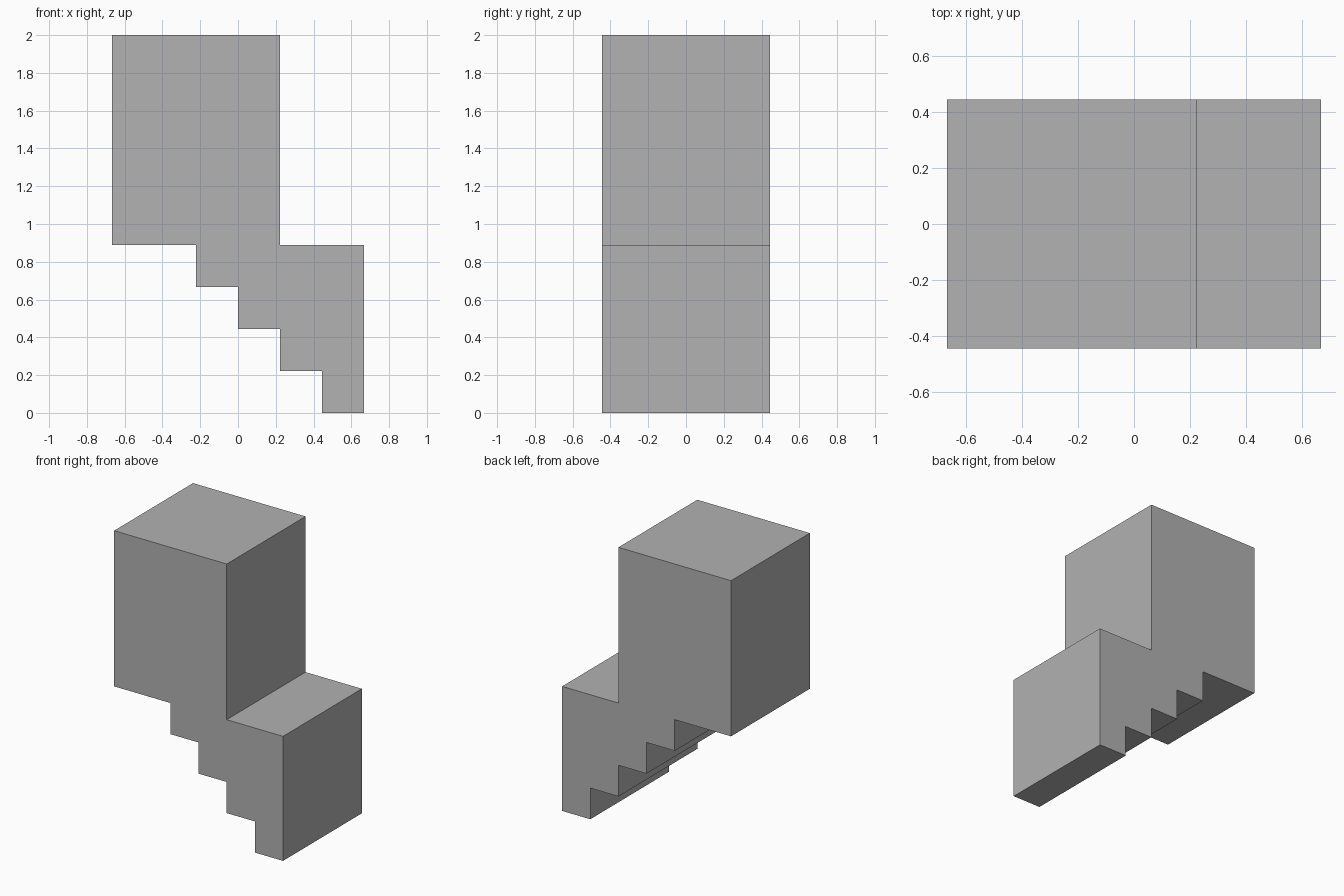
import bpy
import bmesh

cube = bpy.data.objects.get("Cube")
if cube:
    bpy.data.objects.remove(cube, do_unlink=True)

UNIT = 2 / 9      # height and run of one step
HALF_DEPTH = 2 * UNIT
STEPS = 4

# Flat grey for the whole block
grey = bpy.data.materials.new("plain_grey")
grey.use_nodes = True
colour = (0.445, 0.445, 0.445, 1)
grey.diffuse_color = colour
grey.node_tree.nodes["Principled BSDF"].inputs["Base Color"].default_value = colour

# Side profile in step units: low block, tall block, then stepped underside
profile = [(3, 0), (3, 4), (1, 4), (1, 9), (-3, 9), (-3, 4)]
for i in range(STEPS):
    x = i - 1
    profile += [(x, STEPS - i), (x, STEPS - 1 - i)]

# Extrude the profile from front to back
bm = bmesh.new()
verts = [bm.verts.new((x * UNIT, -HALF_DEPTH, z * UNIT)) for x, z in profile]
front = bm.faces.new(verts)
result = bmesh.ops.extrude_face_region(bm, geom=[front], use_keep_orig=True)
moved = [v for v in result["geom"] if isinstance(v, bmesh.types.BMVert)]
bmesh.ops.translate(bm, verts=moved, vec=(0, 2 * HALF_DEPTH, 0))
bmesh.ops.recalc_face_normals(bm, faces=bm.faces[:])

mesh = bpy.data.meshes.new("stepped_block")
bm.to_mesh(mesh)
bm.free()
mesh.materials.append(grey)
block = bpy.data.objects.new("stepped_block", mesh)
bpy.context.collection.objects.link(block)
